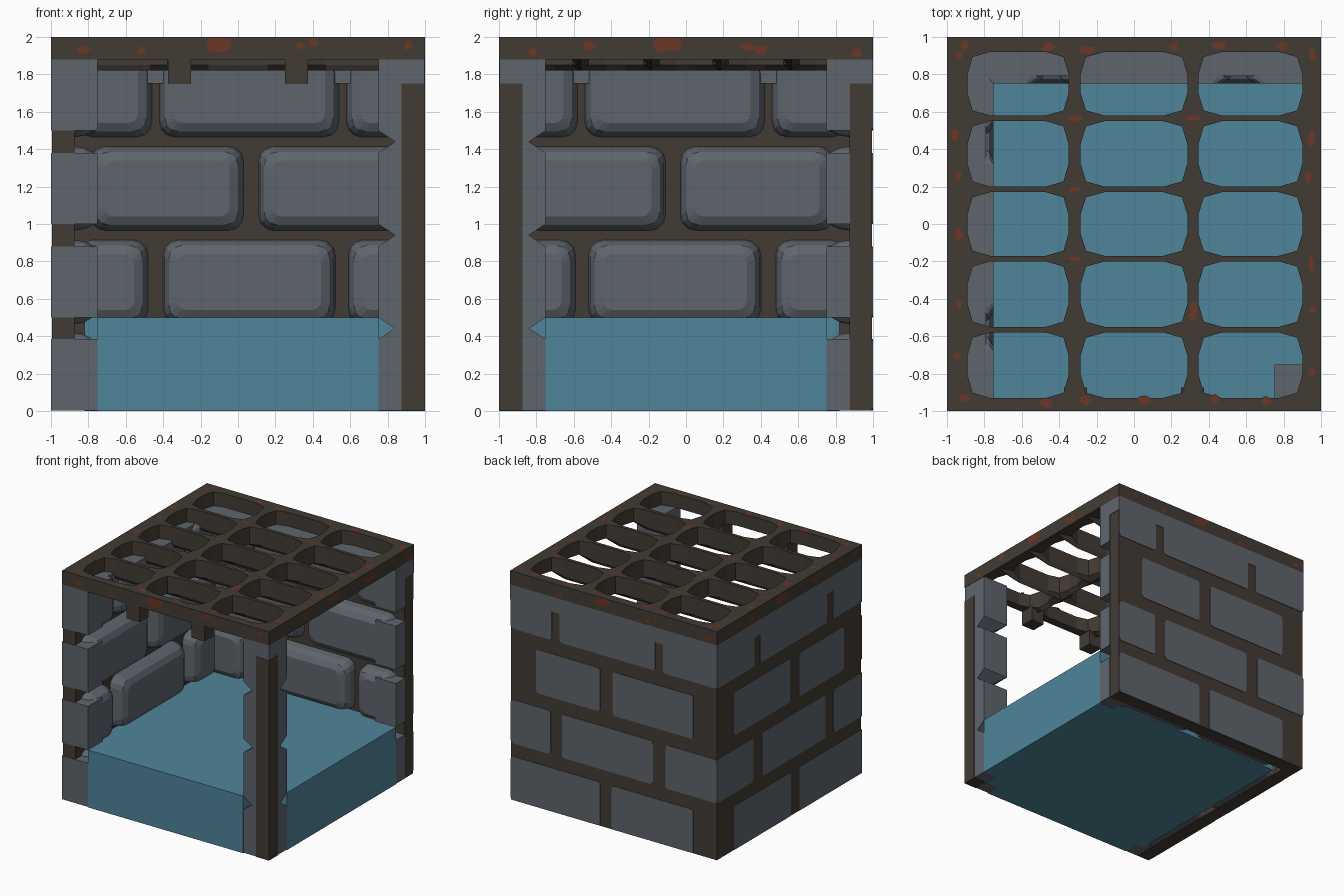
import bpy, bmesh, math, random

random.seed(4)
if "Cube" in bpy.data.objects:
    bpy.data.objects.remove(bpy.data.objects["Cube"])


def material(name, rgb):
    lin = [((c / 255 + 0.055) / 1.055) ** 2.4 for c in rgb] + [1]
    m = bpy.data.materials.new(name)
    m.use_nodes = True
    m.diffuse_color = lin
    m.node_tree.nodes["Principled BSDF"].inputs["Base Color"].default_value = lin
    return m


STONE = material("stone grey", (95, 101, 109))
MORTAR = material("dark mortar", (66, 59, 51))
WATER = material("water teal", (79, 133, 155))
RUST = material("rust", (108, 54, 38))


def finish(bm, name, mat, normals=True):
    if normals:
        bmesh.ops.recalc_face_normals(bm, faces=bm.faces)
    me = bpy.data.meshes.new(name)
    bm.to_mesh(me)
    bm.free()
    me.materials.append(mat)
    ob = bpy.data.objects.new(name, me)
    bpy.context.collection.objects.link(ob)
    return ob


def loft(bm, rings):
    """Skin closed rings of points and cap both ends."""
    vs = [[bm.verts.new(p) for p in r] for r in rings]
    n = len(vs[0])
    for a, b in zip(vs, vs[1:]):
        for i in range(n):
            j = (i + 1) % n
            bm.faces.new((a[i], a[j], b[j], b[i]))
    bm.faces.new(vs[0])
    bm.faces.new(vs[-1])


def rect(x0, x1, y0, y1, z):
    return [(x0, y0, z), (x1, y0, z), (x1, y1, z), (x0, y1, z)]


def box(bm, x0, x1, y0, y1, z0, z1):
    loft(bm, [rect(x0, x1, y0, y1, z0), rect(x0, x1, y0, y1, z1)])


def rounded(u0, u1, z0, z1, r, d, place):
    """Rounded rectangle on a wall at depth d."""
    pts = []
    for k, (cu, cz) in enumerate([(u1 - r, z1 - r), (u0 + r, z1 - r),
                                  (u0 + r, z0 + r), (u1 - r, z0 + r)]):
        for s in range(4):
            a = math.pi / 2 * (k + s / 3)
            pts.append(place(cu + r * math.cos(a), d, cz + r * math.sin(a)))
    return pts


# Brick courses: bottom height, spans along the wall
HEIGHT = 0.38
COURSES = [(0.004, [(-0.77, 0.02), (0.13, 0.994)]),
           (0.5, [(-1, -0.5), (-0.38, 0.5), (0.61, 0.994)]),
           (1.0, [(-0.77, 0.01), (0.13, 0.75)]),
           (1.5, [(-1, -0.48), (-0.4, 0.52), (0.6, 0.994)])]


def wall_box(bm, place, u0, u1, d0, d1, z0, z1):
    loft(bm, [[place(u, d, z) for u, d in
               ((u0, d0), (u1, d0), (u1, d1), (u0, d1))] for z in (z0, z1)])


def build_wall(name, place):
    # Mortar slab
    bm = bmesh.new()
    wall_box(bm, place, -0.995, 0.995, 0.005, 0.125, 0.002, 1.75)
    finish(bm, name + "_mortar", MORTAR)
    # Bricks: flush outside, puffed up inside
    bm = bmesh.new()
    for z0, spans in COURSES:
        z1 = min(z0 + HEIGHT, 1.88)
        for u0, u1 in spans:
            i0 = max(u0 - 0.02, -0.86)
            i1 = 0.93 if u1 > 0.7 else u1 + 0.02
            b0, b1 = max(z0 - 0.035, 0.004), min(z1 + 0.035, 1.88)
            rings = [rounded(u0, u1, z0, z1, 0.025, 0, place),
                     rounded(u0, u1, z0, z1, 0.025, 0.12, place)]
            for d, inset, r in ((0.126, 0, 0.08), (0.18, 0.008, 0.08),
                                (0.225, 0.03, 0.07), (0.25, 0.075, 0.05)):
                rings.append(rounded(i0 + inset, i1 - inset, b0 + inset,
                                     b1 - inset * (b1 < 1.88), r, d, place))
            loft(bm, rings)
        # Squared end block at the open edge
        wall_box(bm, place, 0.8, 1, 0.124, 0.25, z0, z1)
    # Lintel that joins the top course
    wall_box(bm, place, -1, 1, 0, 0.21, 1.75, 1.88)
    finish(bm, name + "_bricks", STONE)


def back(u, d, z):
    return (u, 1 - d, z)


def side(u, d, z):
    return (d - 1, -u, z)


build_wall("back_wall", back)
build_wall("right_wall", side)

# Stone facing on the front end of the right wall
bm = bmesh.new()
for z0, _ in COURSES:
    wall_box(bm, side, 0.99, 1, 0, 0.125, z0, z0 + HEIGHT)
finish(bm, "right_wall_end_facing", STONE)

# Corner post: mortar core with stacked blocks that taper at the joints
bm = bmesh.new()
box(bm, 0.875, 1, -1, -0.875, 0.002, 1.75)
finish(bm, "post_core", MORTAR)
bm = bmesh.new()
for i, (z0, _) in enumerate(COURSES):
    levels = [(z0, 0.75), (z0 + HEIGHT, 0.75)]
    if i > 0:
        levels.insert(0, (z0 - 0.06, 0.84))
    if i < 3:
        levels.append((z0 + HEIGHT + 0.06, 0.84))
    loft(bm, [rect(s, 0.997, -0.997, -s, z) for z, s in levels])
finish(bm, "post_blocks", STONE)

# Water, notched around the post and wall ends
plan = [(-0.75, -1), (0.75, -1), (0.75, -0.87), (0.87, -0.87), (0.87, -0.75),
        (1, -0.75), (1, 0.75), (0.86, 0.75), (0.86, 0.82), (-0.82, 0.82),
        (-0.82, -0.86), (-0.75, -0.86)]
bm = bmesh.new()
loft(bm, [[(x, y, z) for x, y in plan] for z in (0, 0.5)])
finish(bm, "water", WATER)

# Grate: one ring of faces around each rounded opening
XS, YS = (-1, -0.315, 0.315, 1), (-1, -0.565, -0.185, 0.185, 0.565, 1)
HX = ((-0.89, -0.35), (-0.285, 0.285), (0.345, 0.9))
HY = ((-0.93, -0.58), (-0.55, -0.2), (-0.17, 0.17), (0.2, 0.55), (0.58, 0.92))


def opening(i, j):
    (hx0, hx1), (hy0, hy1) = HX[i], HY[j]
    cx, cy, w, h = (hx0 + hx1) / 2, (hy0 + hy1) / 2, (hx1 - hx0) / 2, (hy1 - hy0) / 2
    inner, outer = [], []
    for sx, sy in ((1, 1), (-1, 1), (-1, -1), (1, -1)):
        ex, ey = XS[i + (sx > 0)], YS[j + (sy > 0)]
        b, a = cy + sy * h * 0.3, cx + sx * w * 0.55
        ins = [(cx + sx * w, b), (cx + sx * w * 0.9, cy + sy * h * 0.84), (a, cy + sy * h)]
        outs = [(ex, b), (ex, ey), (a, ey)]
        step = 1 if sx * sy > 0 else -1
        inner += ins[::step]
        outer += outs[::step]
    return inner, outer


def underside(x, y):
    return 1.88 if max(abs(x), abs(y)) > 0.86 else 1.82


bm = bmesh.new()
for i in range(3):
    for j in range(5):
        inner, outer = opening(i, j)
        loops = [[bm.verts.new((x, y, 2)) for x, y in outer],
                 [bm.verts.new((x, y, 2)) for x, y in inner],
                 [bm.verts.new((x, y, max(underside(x, y), 1.85))) for x, y in inner],
                 [bm.verts.new((x, y, underside(x, y))) for x, y in outer]]
        for a, b in zip(loops, loops[1:] + loops[:1]):
            for k in range(12):
                n = (k + 1) % 12
                bm.faces.new((a[k], a[n], b[n], b[k]))
finish(bm, "grate", MORTAR)

# Short lugs under the front edge of the grate
bm = bmesh.new()
for x in (-0.375, 0.25):
    box(bm, x, x + 0.125, -1, -0.875, 1.75, 1.885)
finish(bm, "grate_lugs", MORTAR)


# Rust patches on the grate rim, its sides and the bar crossings
def blob(bm, place, u, v, ru, rv):
    pts = []
    for k in range(9):
        a, s = math.tau * k / 9, random.uniform(0.65, 1.15)
        pts.append(bm.verts.new(place(u + ru * s * math.cos(a), v + rv * s * math.sin(a))))
    bm.faces.new(pts)


def top(u, v):
    return (u, v, 2.002)


SIDES = [lambda u, v: (u, -1.002, min(v, 2)), lambda u, v: (1.002, u, min(v, 2)),
         lambda u, v: (-u, 1.002, min(v, 2)), lambda u, v: (-1.002, -u, min(v, 2))]
bm = bmesh.new()
for s in (-1, 1):
    for k in range(6):
        t = -0.85 + 0.33 * k + random.uniform(-0.1, 0.1)
        e = s * random.uniform(0.93, 0.96)
        blob(bm, top, t, e, random.uniform(0.02, 0.05), 0.025)
        blob(bm, top, e, -t, 0.022, random.uniform(0.02, 0.045))
for x in (-0.316, 0.316):
    for y in YS[1:-1]:
        if random.random() < 0.6:
            blob(bm, top, x, y, 0.04, 0.016)
blob(bm, top, 0.315, -0.46, 0.022, 0.06)
for place in SIDES:
    blob(bm, place, -0.11, 1.96, 0.09, 0.045)
    for u in (-0.82, -0.52, 0.33, 0.4, 0.91):
        blob(bm, place, u, random.uniform(1.91, 1.97), random.uniform(0.02, 0.04), 0.025)
bmesh.ops.solidify(bm, geom=bm.faces[:], thickness=0.003)
finish(bm, "rust_patches", RUST)
